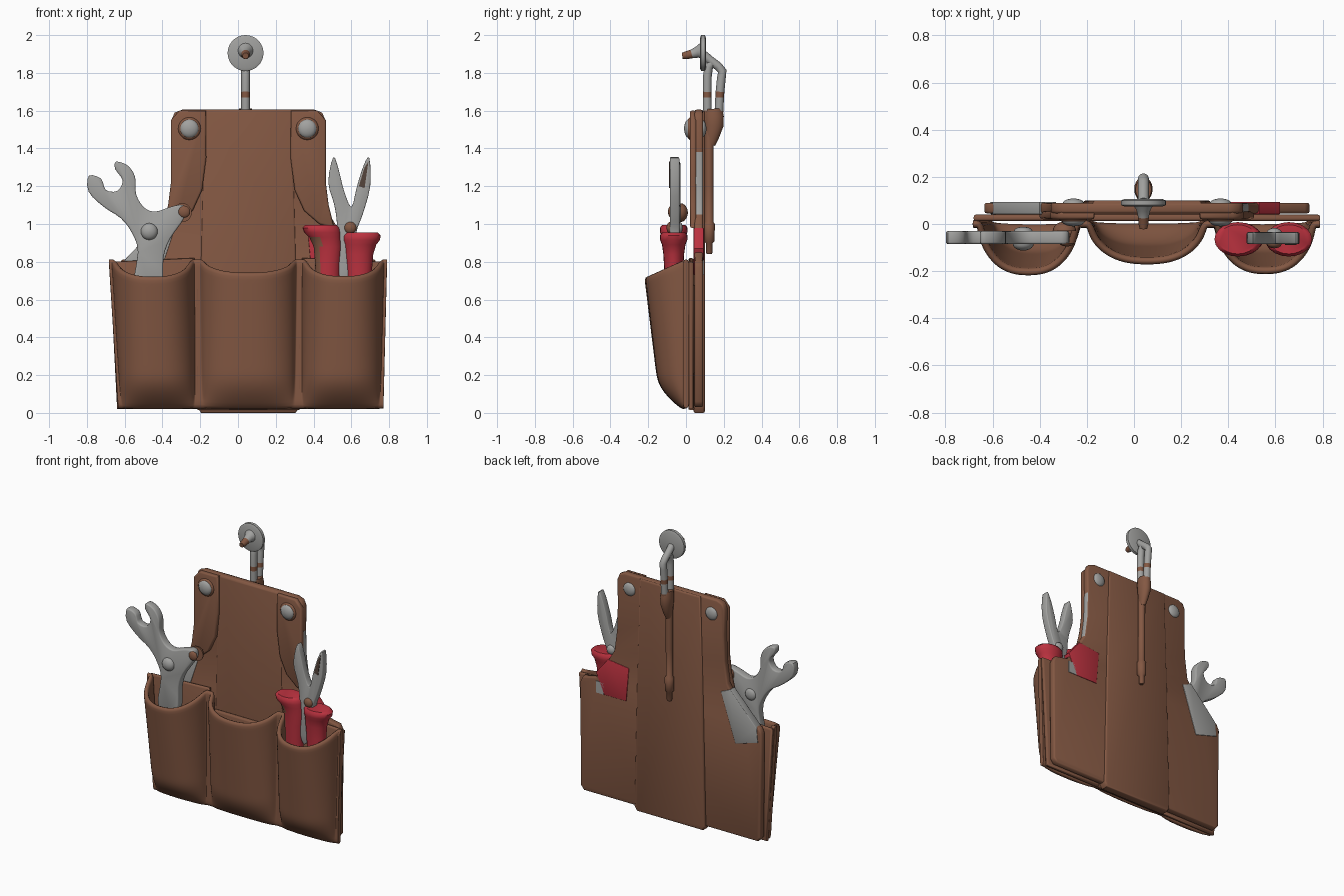
import bpy, bmesh, math
from mathutils import Vector

cube = bpy.data.objects.get("Cube")
if cube:
    bpy.data.objects.remove(cube, do_unlink=True)


def material(name, rgb):
    m = bpy.data.materials.new(name)
    m.use_nodes = True
    m.diffuse_color = (*rgb, 1)
    m.node_tree.nodes["Principled BSDF"].inputs["Base Color"].default_value = (*rgb, 1)
    return m


LEATHER = material("brown leather", (0.23, 0.098, 0.056))
STEEL = material("grey steel", (0.36, 0.36, 0.35))
RED = material("red grip", (0.5, 0.032, 0.05))
DARK = material("dark brown", (0.09, 0.06, 0.045))
MID = 0.055  # x of the symmetry plane of the holder


def finish(name, bm, mats, rule=None, angle=50):
    bmesh.ops.recalc_face_normals(bm, faces=bm.faces)
    if rule:
        for f in bm.faces:
            f.material_index = int(rule(f.calc_center_median()))
    me = bpy.data.meshes.new(name)
    bm.to_mesh(me)
    bm.free()
    ob = bpy.data.objects.new(name, me)
    bpy.context.collection.objects.link(ob)
    for m in mats:
        me.materials.append(m)
    for o in bpy.context.selected_objects:
        o.select_set(False)
    ob.select_set(True)
    bpy.context.view_layer.objects.active = ob
    bpy.ops.object.shade_smooth_by_angle(angle=math.radians(angle))
    return ob


def rounded(pts, steps):
    """Closed smooth curve through the points."""
    out, n = [], len(pts)
    for i in range(n):
        a, b, c, d = (Vector(pts[(i + k) % n]) for k in (-1, 0, 1, 2))
        for s in range(steps):
            t = s / steps
            out.append(0.5 * (2 * b + (c - a) * t + (2 * a - 5 * b + 4 * c - d) * t * t
                              + (3 * b - a - 3 * c + d) * t ** 3))
    return out


def slab(name, pts, y0, y1, mats, edge=0.01, steps=1, rule=None):
    """Outline in x and z, given thickness from y0 to y1, with soft rims."""
    bm = bmesh.new()
    if steps > 1:
        pts = rounded(pts, steps)
    face = bm.faces.new([bm.verts.new((p[0], y0, p[1])) for p in pts])
    new = bmesh.ops.extrude_face_region(bm, geom=[face])["geom"]
    moved = [v for v in new if isinstance(v, bmesh.types.BMVert)]
    bmesh.ops.translate(bm, vec=(0, y1 - y0, 0), verts=moved)
    if edge:
        rims = [e for e in bm.edges if abs(e.verts[0].co.y - e.verts[1].co.y) < 1e-5]
        bmesh.ops.bevel(bm, geom=rims, offset=edge, segments=2, profile=0.5,
                        affect='EDGES', clamp_overlap=True)
    return finish(name, bm, mats, rule)


def tube(name, pts, mats, sx=1.0, rule=None, sides=20, angle=50):
    """Round body through (x, y, z, radius) rings; sx stretches it in x."""
    bm = bmesh.new()
    rings = []
    for i, p in enumerate(pts):
        c = Vector(p[:3])
        t = Vector(pts[min(i + 1, len(pts) - 1)][:3]) - Vector(pts[max(i - 1, 0)][:3])
        u, v = Vector((1, 0, 0)), t.cross(Vector((1, 0, 0))).normalized()
        turn = [2 * math.pi * k / sides for k in range(sides)]
        rings.append([bm.verts.new(c + p[3] * (u * sx * math.cos(a) + v * math.sin(a)))
                      for a in turn])
    for a, b in zip(rings, rings[1:]):
        for k in range(sides):
            j = (k + 1) % sides
            bm.faces.new((a[k], a[j], b[j], b[k]))
    bm.faces.new(rings[0])
    bm.faces.new(rings[-1])
    return finish(name, bm, mats, rule, angle)


def dome(name, x, y, z, r, height, mat):
    """Button cap on the plane y, rising by height along y."""
    angles = [math.pi / 2 * k / 5 for k in range(5)] + [1.53]
    tube(name, [(x, y + height * math.sin(a), z, r * math.cos(a)) for a in angles], [mat])


def mirror(pts):
    return [(2 * MID - x, z) for x, z in pts]


def both(half):
    """Full outline from its +x half, listed from top to bottom."""
    right = [(MID + x, z) for x, z in half]
    return right + mirror(right)[::-1]


# Pockets: a bulging sheet with a flat flange, open at the top
def pocket(name, top, bottom, depth):
    bm = bmesh.new()
    nu, nv = 32, 18
    grid = []
    for j in range(nv + 1):
        t = j / nv
        row = []
        for i in range(nu + 1):
            s = 2 * i / nu - 1
            u = s * (1.5 - 0.5 * s * s)
            w = min(abs(u) / 0.87, 1)
            bulge = (1 - w ** 2.5) ** 0.6
            lift = 1 - (1 - min(t / 0.25, 1)) ** 2
            d = depth * bulge * lift * (0.58 + 0.42 * t)
            z_top = 0.815 - 0.45 * depth * bulge
            lo, hi = (b + (a - b) * t for a, b in zip(top, bottom))
            x = lo + (hi - lo) * (u + 1) / 2
            row.append(bm.verts.new((x, -d, 0.022 + (z_top - 0.022) * t)))
        grid.append(row)
    for a, b in zip(grid, grid[1:]):
        for i in range(nu):
            bm.faces.new((a[i], a[i + 1], b[i + 1], b[i]))
    ob = finish(name, bm, [LEATHER], angle=180)
    mod = ob.modifiers.new("thickness", 'SOLIDIFY')
    mod.thickness, mod.offset = 0.032, 0
    ob.modifiers.new("soft rim", 'SUBSURF').levels = 1


pocket("right_pocket", (-0.685, -0.215), (-0.635, -0.21), 0.205)
pocket("left_pocket", (0.325, 0.79), (0.32, 0.77), 0.2)
pocket("middle_pocket", (-0.225, 0.335), (-0.215, 0.325), 0.158)
side_back = [(-0.68, 0.8), (-0.64, 0.02), (-0.21, 0.02), (-0.23, 0.82)]
slab("right_pocket_back", side_back, 0.012, 0.04, [LEATHER])
slab("left_pocket_back", mirror(side_back), 0.012, 0.04, [LEATHER])
slab("middle_pocket_back", both([(0.27, 0.68), (0.27, 0.015)]), 0.012, 0.045, [LEATHER])

# Back panel: wide sheet with shoulders, then a raised centre strip
slab("back_panel", both([(0.35, 1.605), (0.39, 1.59), (0.408, 1.55), (0.405, 1.38), (0.41, 1.2),
                         (0.43, 1.05), (0.49, 0.95), (0.57, 0.83), (0.67, 0.81), (0.69, 0.77),
                         (0.685, 0.06), (0.66, 0.03)]),
     0.045, 0.09, [LEATHER, STEEL],
     rule=lambda c: c.x > 0.455 and 1.1 < c.z < 1.38 and 0.05 < c.y < 0.085)
slab("centre_strip", both([(0.23, 1.6), (0.25, 0.9), (0.27, 0.03), (0.25, 0.0)]),
     0.04, 0.1, [LEATHER])

# Reinforcing flaps and their rivets
flap = [(-0.31, 1.6), (-0.17, 1.6), (-0.168, 1.35), (-0.19, 1.18), (-0.24, 1.07), (-0.32, 1.0),
        (-0.4, 0.98), (-0.37, 1.1), (-0.355, 1.22), (-0.355, 1.55)]
for side, pts, x in (("right", flap, -0.257), ("left", mirror(flap), 0.367)):
    slab(side + "_flap", pts, 0.02, 0.055, [LEATHER])
    tube(side + "_washer", [(x, y, 1.505, r) for y, r in
                            ((0.05, 0.06), (0.02, 0.06), (0.01, 0.05))], [LEATHER])
    dome(side + "_rivet", x, 0.015, 1.505, 0.05, -0.025, STEEL)
    dome(side + "_rivet_back", x, 0.088, 1.505, 0.045, 0.02, STEEL)

# Coloured shoulder patches lying on the panel
slab("steel_patch", [(-0.33, 0.99), (-0.4, 1.02), (-0.6, 0.81), (-0.61, 0.71), (-0.44, 0.66)],
     0.041, 0.094, [STEEL], 0.004)
slab("red_patch", [(0.37, 0.96), (0.53, 0.98), (0.62, 0.87), (0.56, 0.73), (0.39, 0.73)],
     0.041, 0.094, [RED], 0.004)
slab("steel_square", [(0.56, 0.73), (0.56, 0.81), (0.62, 0.81), (0.62, 0.73)],
     0.088, 0.094, [STEEL], 0)

# Open-jaw wrench with a side arm
slab("wrench", [(-0.79, 1.255), (-0.79, 1.17), (-0.71, 1.09), (-0.62, 1.03), (-0.56, 0.95),
                (-0.53, 0.85), (-0.55, 0.65), (-0.41, 0.65), (-0.395, 0.82), (-0.36, 0.92),
                (-0.28, 1.04), (-0.29, 1.1), (-0.36, 1.09), (-0.44, 1.065), (-0.5, 1.09),
                (-0.54, 1.16), (-0.545, 1.25), (-0.585, 1.31), (-0.645, 1.33), (-0.65, 1.29),
                (-0.61, 1.23), (-0.64, 1.175), (-0.7, 1.18), (-0.725, 1.24)],
     -0.085, -0.03, [STEEL], 0.008, 3)
dome("wrench_bolt", -0.47, -0.083, 0.96, 0.045, -0.03, STEEL)
dome("wrench_bolt_back", -0.47, -0.032, 0.96, 0.04, 0.02, STEEL)
dome("wrench_knob", -0.295, -0.03, 1.06, 0.05, 0.04, LEATHER)
dome("wrench_knob_front", -0.285, -0.08, 1.065, 0.032, -0.015, LEATHER)

# Pliers: jaws, pivot and flared red grips
slab("plier_jaws", [(0.505, 1.355), (0.478, 1.22), (0.51, 1.1), (0.525, 0.98), (0.52, 0.8),
                    (0.56, 0.68), (0.62, 0.8), (0.625, 0.95), (0.66, 1.05), (0.7, 1.2),
                    (0.695, 1.35), (0.665, 1.31), (0.63, 1.2), (0.6, 1.09), (0.56, 1.18),
                    (0.535, 1.28)],
     -0.085, -0.035, [STEEL], 0.007, 3)
slab("jaw_inlay", [(0.69, 1.33), (0.67, 1.3), (0.64, 1.2), (0.67, 1.19)],
     -0.089, -0.083, [DARK], 0)
dome("plier_pivot", 0.595, -0.083, 0.98, 0.032, -0.02, LEATHER)
dome("plier_pivot_back", 0.595, -0.037, 0.98, 0.032, 0.02, STEEL)
grip = [(0.6, 0.045, 0), (0.78, 0.05, 0), (0.86, 0.055, 0), (0.91, 0.062, 0.4),
        (0.935, 0.072, 0.8), (0.96, 0.073, 1), (0.975, 0.062, 1)]
for side, x, lean, lift in (("right", 0.475, -0.035, 0.02), ("left", 0.642, 0.015, -0.02)):
    tube(side + "_grip", [(x + lean * k, -0.065, z + lift, r) for z, r, k in grip],
         [RED, LEATHER], 1.35, rule=lambda c: c.x < 0.435 and c.z < 0.93)

# Hanging hook: disc, peg, two legs and the long rod behind the panel
HX = 0.04
disc = [(0.074, 0.08), (0.08, 0.095), (0.1, 0.095), (0.106, 0.08)]
tube("hook_disc", [(HX, y, 1.905, r) for y, r in disc], [STEEL], sides=32)
peg = [(0.09, 1.915, 0.05), (0.06, 1.91, 0.03), (0.03, 1.9, 0.023), (0.0, 1.893, 0.021),
       (-0.02, 1.89, 0.016)]
tube("hook_peg", [(HX, *p) for p in peg], [STEEL, LEATHER], rule=lambda c: c.y < 0.02)


def banded(c):
    return 1.66 < c.z < 1.71 or c.z < 1.61


front_leg = [(0.115, 1.55), (0.113, 1.6), (0.112, 1.67), (0.112, 1.7), (0.113, 1.78),
             (0.12, 1.83), (0.135, 1.85)]
back_leg = [(0.17, 1.55), (0.175, 1.6), (0.178, 1.67), (0.18, 1.7), (0.187, 1.77),
            (0.192, 1.81), (0.17, 1.835), (0.13, 1.865), (0.095, 1.895)]
for name, path in (("hook_front_leg", front_leg), ("hook_back_leg", back_leg)):
    tube(name, [(HX, y, z, 0.023) for y, z in path], [STEEL, LEATHER], rule=banded)
socket = [(0.146, 1.61, 0.045), (0.148, 1.57, 0.052), (0.148, 1.52, 0.05), (0.138, 1.46, 0.036),
          (0.128, 1.42, 0.026)]
tube("hook_socket", [(HX, *p) for p in socket], [LEATHER], 0.75)
rod = [(1.5, 0.024), (1.2, 0.023), (1.01, 0.022), (1.0, 0.03), (0.91, 0.028), (0.9, 0.018),
       (0.85, 0.018), (0.84, 0.012)]
tube("hook_rod", [(HX, 0.123, z, r) for z, r in rod], [LEATHER])
